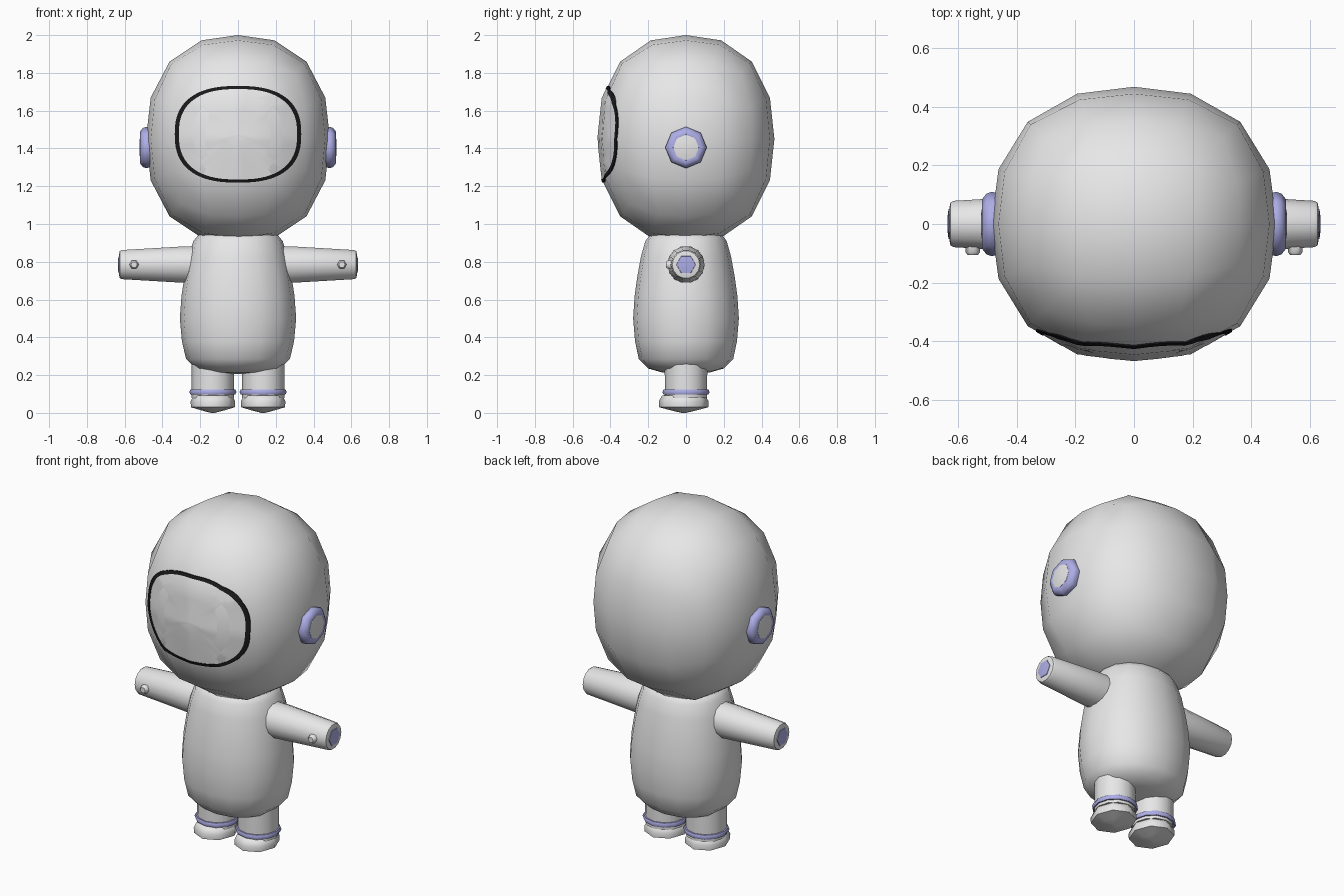
import bpy, bmesh
from math import cos, sin, pi, radians
from mathutils import Vector
from mathutils.bvhtree import BVHTree

cube = bpy.data.objects.get("Cube")
if cube:
    bpy.data.objects.remove(cube, do_unlink=True)


def material(name, color):
    m = bpy.data.materials.new(name)
    m.use_nodes = True
    m.diffuse_color = (*color, 1)
    m.node_tree.nodes["Principled BSDF"].inputs["Base Color"].default_value = (*color, 1)
    return m


GREY = material("suit grey", (0.8, 0.8, 0.8))
LILAC = material("trim lilac", (0.5, 0.5, 0.95))
BLACK = material("outline black", (0.01, 0.01, 0.01))


def finish(bm, name, mat, angle=55):
    bmesh.ops.recalc_face_normals(bm, faces=bm.faces)
    me = bpy.data.meshes.new(name)
    bm.to_mesh(me)
    bm.free()
    ob = bpy.data.objects.new(name, me)
    bpy.context.collection.objects.link(ob)
    me.materials.append(mat)
    bpy.ops.object.select_all(action='DESELECT')
    ob.select_set(True)
    bpy.context.view_layer.objects.active = ob
    bpy.ops.object.shade_smooth_by_angle(angle=radians(angle))
    return ob


def spow(v, e):
    return abs(v) ** e * (1 if v > 0 else -1)


def loft(bm, rings):
    """Bridge consecutive closed rings of points with quads."""
    loops = [[bm.verts.new(p) for p in ring] for ring in rings]
    n = len(loops[0])
    for a, b in zip(loops, loops[1:]):
        for i in range(n):
            j = (i + 1) % n
            bm.faces.new((a[i], a[j], b[j], b[i]))
    return loops


def lathe(name, mat, profile, place, sides=12, scale=(1, 1), power=2, angle=55, closed=False):
    """Turn (radius, height) pairs; place maps (u, v, height) into the model."""
    bm = bmesh.new()
    rings = []
    for r, h in profile:
        ring = []
        for i in range(sides):
            t = 2 * pi * i / sides
            ring.append(place(r * scale[0] * spow(cos(t), 2 / power),
                              r * scale[1] * spow(sin(t), 2 / power), h))
        rings.append(ring)
    if closed:
        rings.append(rings[0])
    loops = loft(bm, rings)
    if closed:
        bmesh.ops.remove_doubles(bm, verts=bm.verts, dist=1e-5)
    else:
        bm.faces.new(loops[0])
        bm.faces.new(loops[-1])
    return finish(bm, name, mat, angle)


# Head: a coarse rounded cube
bm = bmesh.new()
bmesh.ops.create_cube(bm, size=2)
bmesh.ops.subdivide_edges(bm, edges=bm.edges, cuts=3, use_grid_fill=True)
P = 2.35
for v in bm.verts:
    d = Vector([c * (0.84 if abs(c) < 0.9 else 1) for c in v.co])
    d /= sum(abs(c) ** P for c in d) ** (1 / P)
    v.co = Vector((d.x * 0.487, d.y * 0.468, 1.45 + d.z * 0.55))
head_surface = BVHTree.FromBMesh(bm)
finish(bm, "head", GREY, 60)


# Visor: a thin plate and its outline, laid on the front of the head
def visor_ring(size, lift):
    ring = []
    for i in range(64):
        t = 2 * pi * i / 64
        x = size * 0.335 * spow(cos(t), 2 / 2.5)
        z = 1.475 + size * 0.256 * spow(sin(t), 2 / 2.5)
        hit = head_surface.ray_cast(Vector((x, -2, z)), Vector((0, 1, 0)))[0]
        ring.append(hit + Vector((0, -lift, 0)))
    return ring


bm = bmesh.new()
sizes = (0.02, 0.25, 0.5, 0.75, 0.96)
bm.faces.new(loft(bm, [visor_ring(s, 0.002) for s in sizes])[0])
finish(bm, "visor", GREY, 60)
bm = bmesh.new()
loft(bm, [visor_ring(1.0, -0.002), visor_ring(1.0, 0.005), visor_ring(0.935, 0.005),
          visor_ring(0.935, -0.002)])
finish(bm, "visor_outline", BLACK, 50)


def upright(x=0, y=0):
    return lambda u, v, h: (x + u, y + v, h)


def sideways(s, z):
    return lambda u, v, h: (s * h, u, z + v)


# Body and collar
lathe("body", GREY, [(0.02, 0.205), (0.13, 0.215), (0.2, 0.235), (0.25, 0.285), (0.27, 0.38),
                     (0.28, 0.5), (0.272, 0.62), (0.258, 0.72), (0.238, 0.83), (0.215, 0.91),
                     (0.185, 0.95), (0.05, 0.96)],
      upright(), 16, (1.1, 1), 2.15)
lathe("neck", GREY, [(0.15, 0.93), (0.15, 1.02)], upright())
lathe("collar", LILAC, [(0.15, 0.945), (0.178, 0.945), (0.184, 0.965), (0.178, 0.985),
                        (0.15, 0.985)], upright(), 12, closed=True)

for s, side in ((1, "left"), (-1, "right")):
    # Ear pods
    lathe(side + "_ear_rim", LILAC, [(0.1, 0.45), (0.11, 0.485), (0.104, 0.503), (0.085, 0.518),
                                     (0.068, 0.515)], sideways(s, 1.405), 8)
    lathe(side + "_ear_cap", GREY, [(0.07, 0.5), (0.068, 0.516), (0.035, 0.522)],
          sideways(s, 1.405), 8)
    # Arms with end caps and wrist buttons
    lathe(side + "_arm", GREY, [(0.1, 0.18), (0.098, 0.3), (0.079, 0.615), (0.073, 0.626),
                                (0.055, 0.63)], sideways(s, 0.785), 14, angle=40)
    lathe(side + "_arm_cap", LILAC, [(0.055, 0.62), (0.05, 0.633), (0.025, 0.636)],
          sideways(s, 0.785), 6)
    lathe(side + "_wrist_button", GREY, [(0.025, -0.06), (0.025, -0.096), (0.017, -0.106)],
          lambda u, v, h, s=s: (s * 0.55 + u, h, 0.785 + v), 6)
    # Legs, ankle rings and boots
    x = s * 0.133
    lathe(side + "_leg", GREY, [(0.112, 0.08), (0.113, 0.32)], upright(x), 12)
    lathe(side + "_ankle_ring", LILAC, [(0.1, 0.095), (0.119, 0.097), (0.125, 0.11),
                                        (0.119, 0.123), (0.1, 0.125)],
          upright(x), 12, closed=True)
    lathe(side + "_boot", GREY, [(0.01, 0), (0.06, 0.013), (0.116, 0.03), (0.118, 0.06),
                                 (0.103, 0.092), (0.05, 0.1)],
          upright(x, -0.012), 8, (1, 1.12), angle=65)
